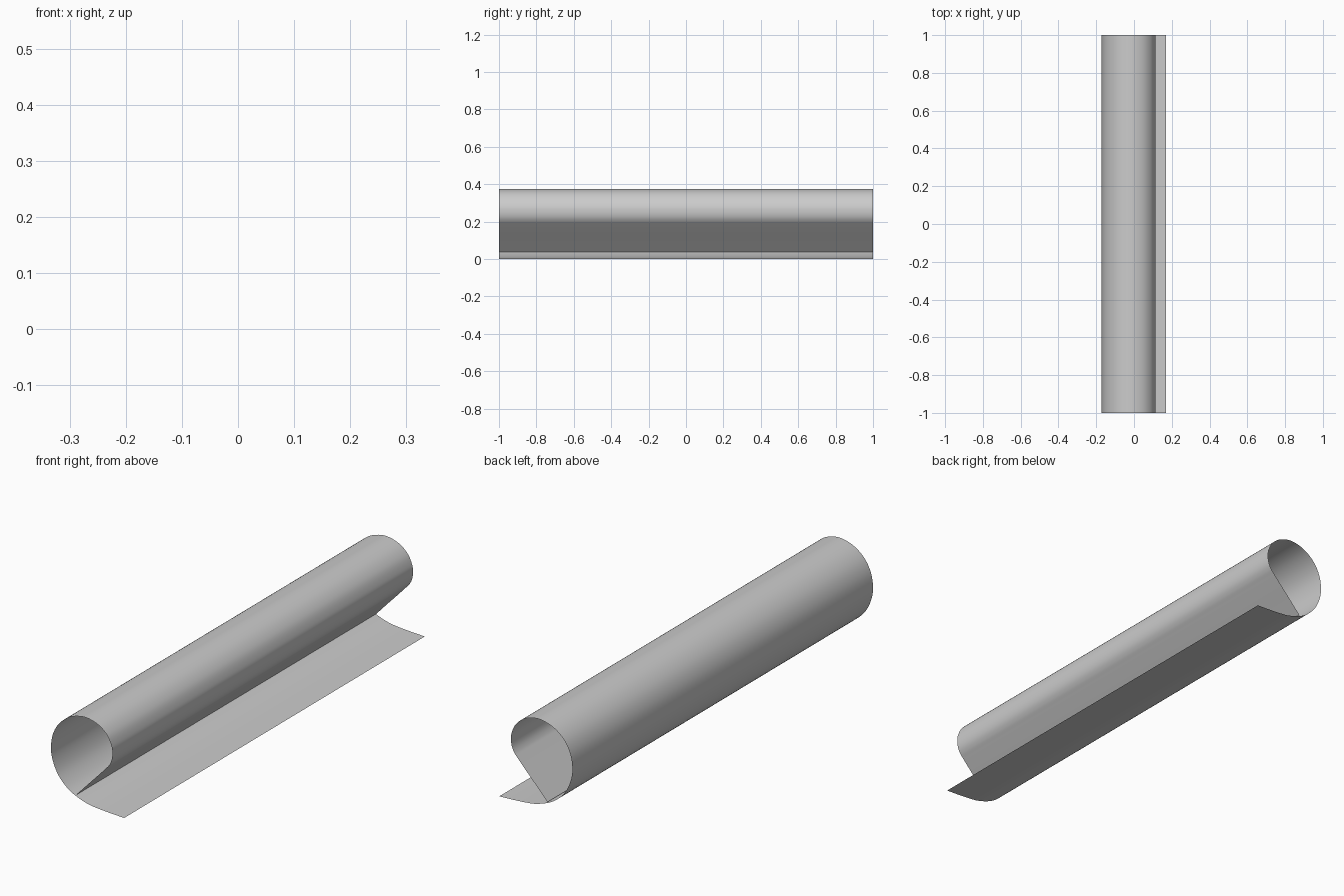
import bpy, bmesh
from mathutils import Vector

if "Cube" in bpy.data.objects:
    bpy.data.objects.remove(bpy.data.objects["Cube"])

# Cross-section (x, z): flat flap, round roll, straight inner tongue
PROFILE = [(0.170, 0.0005), (0.105, 0.0035), (0.045, 0.008), (0.0, 0.0145), (-0.055, 0.033),
           (-0.100, 0.060), (-0.140, 0.104), (-0.164, 0.158), (-0.171, 0.210),
           (-0.160, 0.270), (-0.129, 0.322), (-0.078, 0.360), (-0.013, 0.3755),
           (0.048, 0.361), (0.090, 0.328), (0.111, 0.287), (0.115, 0.255),
           (0.111, 0.227), (0.100, 0.204), (0.083, 0.184), (0.045, 0.143),
           (0.0, 0.0955), (-0.055, 0.0365)]
STEPS = 6


def smooth_path(points):
    p = [Vector(q) for q in points]
    p = [2 * p[0] - p[1]] + p + [2 * p[-1] - p[-2]]
    out = []
    for a, b, c, d in zip(p, p[1:], p[2:], p[3:]):
        for i in range(STEPS):
            t = i / STEPS
            out.append(0.5 * (2 * b + (c - a) * t + (2 * a - 5 * b + 4 * c - d) * t * t
                              + (3 * b - a - 3 * c + d) * t ** 3))
    return out + [p[-2]]


# Rolled sheet: the cross-section swept along y
bm = bmesh.new()
path = smooth_path(PROFILE)
front = [bm.verts.new((q.x, -1, q.y)) for q in path]
back = [bm.verts.new((q.x, 1, q.y)) for q in path]
for i in range(len(path) - 1):
    f = bm.faces.new((front[i], front[i + 1], back[i + 1], back[i]))
    f.smooth = True
mesh = bpy.data.meshes.new("rolled_sheet")
bm.normal_update()
bm.to_mesh(mesh)
bm.free()
sheet = bpy.data.objects.new("rolled_sheet", mesh)
bpy.context.collection.objects.link(sheet)
